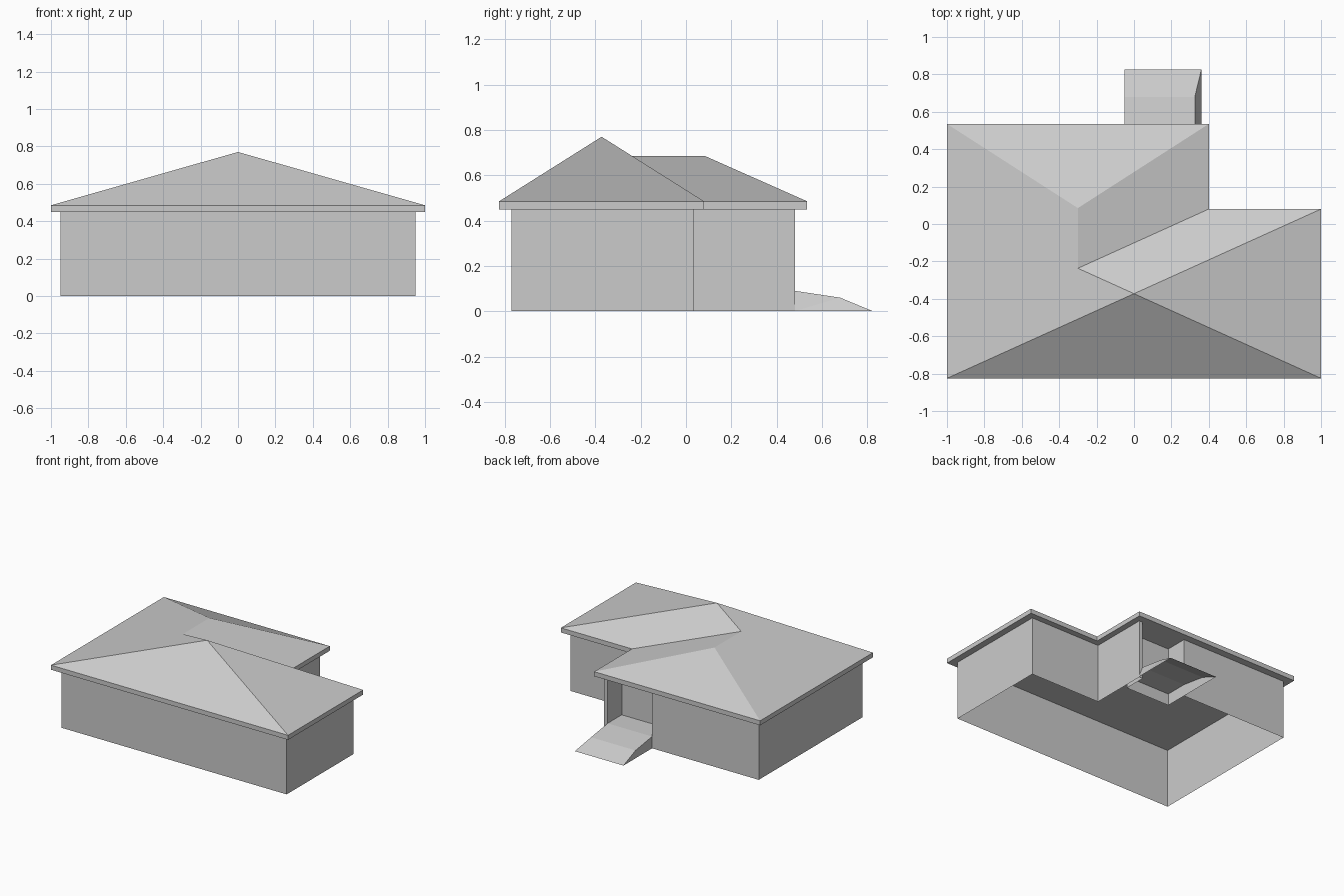
import bpy
import bmesh

if "Cube" in bpy.data.objects:
    bpy.data.objects.remove(bpy.data.objects["Cube"], do_unlink=True)

GREY = 0.6
mat = bpy.data.materials.new("light_grey")
mat.use_nodes = True
mat.diffuse_color = (GREY, GREY, GREY, 1)
mat.node_tree.nodes["Principled BSDF"].inputs["Base Color"].default_value = (GREY, GREY, GREY, 1)


def finish(name, bm, recalc=False):
    """Turn a bmesh into a flat-shaded object."""
    if recalc:
        bmesh.ops.recalc_face_normals(bm, faces=bm.faces[:])
    mesh = bpy.data.meshes.new(name)
    bm.to_mesh(mesh)
    bm.free()
    mesh.materials.append(mat)
    obj = bpy.data.objects.new(name, mesh)
    bpy.context.collection.objects.link(obj)
    return obj


def ring(bm, outline, z):
    return [bm.verts.new((x, y, z)) for x, y in outline]


def band(bm, low, high):
    """Vertical faces between two matching closed rings."""
    n = len(low)
    for i in range(n):
        j = (i + 1) % n
        bm.faces.new((low[i], low[j], high[j], high[i]))


EAVE_LOW, EAVE_TOP, PEAK = 0.45, 0.485, 0.77

# Outer walls with the recessed entrance, open underneath
wall_outline = [(-0.95, -0.77), (0.95, -0.77), (0.95, 0.035), (0.355, 0.035),
                (0.355, 0.48), (0.325, 0.48), (0.325, 0.31), (-0.05, 0.31),
                (-0.05, 0.48), (-0.95, 0.48)]
bm = bmesh.new()
band(bm, ring(bm, wall_outline, 0), ring(bm, wall_outline, EAVE_LOW))
finish("walls", bm)

# Hipped roof: flat soffit, fascia band and sloping planes
front, inner, back, wing = -0.825, 0.08, 0.535, 0.4
eaves = [(-1, front), (1, front), (1, inner), (wing, inner), (wing, back), (-1, back)]
bm = bmesh.new()
low, top = ring(bm, eaves, EAVE_LOW), ring(bm, eaves, EAVE_TOP)
band(bm, low, top)
bm.faces.new(low[::-1])
front_left, front_right, inner_right, notch, back_right, back_left = top

rise = PEAK - EAVE_TOP
ridge_x = (wing - 1) / 2
ridge_z = EAVE_TOP + rise * (ridge_x + 1)
half_depth = (inner - front) / 2
peak = bm.verts.new((0, (front + inner) / 2, PEAK))
valley = bm.verts.new((ridge_x, inner - half_depth * (ridge_x + 1), ridge_z))
hip = bm.verts.new((ridge_x, 0.085, ridge_z))
for face in [(front_left, front_right, peak),
             (front_right, inner_right, peak),
             (inner_right, notch, valley, peak),
             (notch, back_right, hip, valley),
             (back_right, back_left, hip),
             (back_left, front_left, peak, valley, hip)]:
    bm.faces.new(face)
finish("roof", bm, recalc=True)

# Entrance floor and ramp, flaring outward on one side
profile = [(0.31, 0.09), (0.48, 0.09), (0.68, 0.06), (0.825, 0)]
bm = bmesh.new()
straight = [bm.verts.new((-0.05, y, z)) for y, z in profile]
flared = [bm.verts.new((0.36 if z == 0 else 0.325, y, z)) for y, z in profile]
for i in range(len(profile) - 1):
    bm.faces.new((straight[i], flared[i], flared[i + 1], straight[i + 1]))
straight_foot = bm.verts.new((-0.05, 0.48, 0))
flared_foot = bm.verts.new((0.36, 0.48, 0))
bm.faces.new((straight_foot, straight[1], straight[2], straight[3]))
bm.faces.new((flared_foot, flared[2], flared[1]))
bm.faces.new((flared_foot, flared[3], flared[2]))
bmesh.ops.recalc_face_normals(bm, faces=bm.faces[:])
if sum(f.normal.z for f in bm.faces) < 0:
    bmesh.ops.reverse_faces(bm, faces=bm.faces[:])
finish("entrance_ramp", bm)
